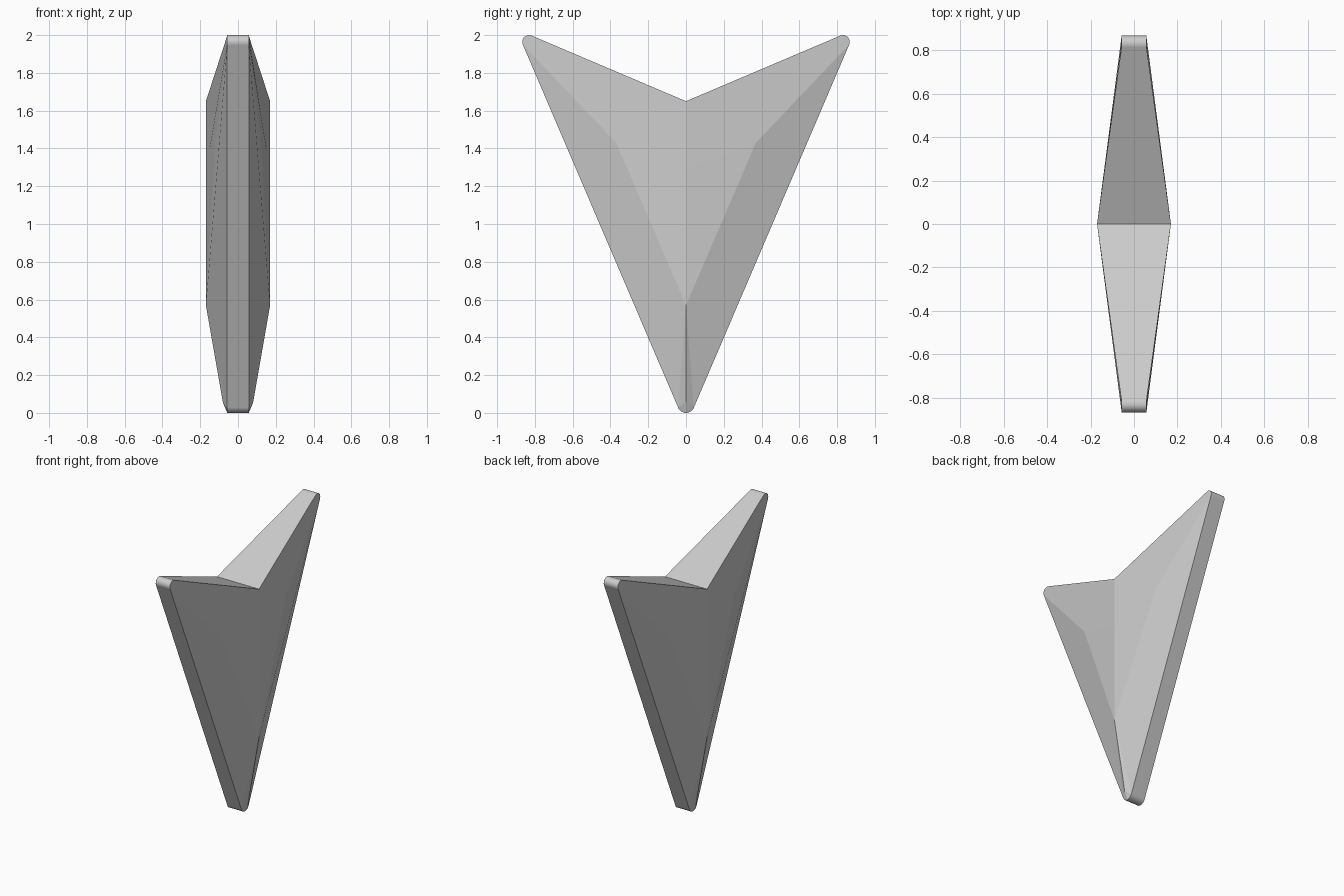
import bpy, bmesh, math

if "Cube" in bpy.data.objects:
    bpy.data.objects.remove(bpy.data.objects["Cube"])

# Arrowhead: a quarter is modelled (x >= 0, y >= 0) and mirrored twice
RIM, RIDGE = 0.057, 0.17          # half thickness at the rim and at the centre ridge
TIP, TIP_R = (0.831, 1.964), 0.036
FOOT, FOOT_R = (0.0, 0.045), 0.045
STEPS = 8

def arc(centre, r, a0, a1):
    pts = []
    for i in range(STEPS + 1):
        a = a0 + (a1 - a0) * i / STEPS
        pts.append((RIM, centre[0] + r * math.cos(a), centre[1] + r * math.sin(a)))
    return pts

dy, dz = TIP[0] - FOOT[0], TIP[1] - FOOT[1]
edge_angle = -math.atan2(dy, dz) + math.asin((TIP_R - FOOT_R) / math.hypot(dy, dz))
notch_angle = math.radians(113)

bm = bmesh.new()
new = bm.verts.new
foot = [new(p) for p in arc(FOOT, FOOT_R, -math.pi / 2, edge_angle)]
foot[0].co.y = 0
tip = [new(p) for p in arc(TIP, TIP_R, edge_angle, notch_angle)]
notch = new((RIDGE, 0, 1.65))
inner_notch = new((RIDGE, 0, 1.28))
inner_foot = new((RIDGE, 0, 0.57))
inner_tip = new((0.121, 0.37, 1.43))
foot_ridge = new((0.08, 0, 0.055))

# Broad side: bevel, foot, centre and upper facets
bm.faces.new([tip[0], inner_tip, inner_foot, foot[-1]])
bm.faces.new([inner_foot, foot_ridge, foot[-1]])
bm.faces.new([foot_ridge] + foot)
bm.faces.new([inner_notch, inner_foot, inner_tip])
bm.faces.new([notch, inner_notch, inner_tip] + tip)

# Rim, smooth only around the rounded corners
outline = foot + tip + [notch]
base = [new((0, v.co.y, v.co.z)) for v in outline]
n = STEPS + 1
for i in range(len(outline) - 1):
    f = bm.faces.new([outline[i], base[i], base[i + 1], outline[i + 1]])
    f.smooth = i not in (n - 1, 2 * n - 1)

mesh = bpy.data.meshes.new("arrowhead")
bm.to_mesh(mesh)
bm.free()
obj = bpy.data.objects.new("arrowhead", mesh)
bpy.context.collection.objects.link(obj)

mirror = obj.modifiers.new("mirror", 'MIRROR')
mirror.use_axis = (True, True, False)
mirror.use_clip = True
mirror.merge_threshold = 0.0005

grey = bpy.data.materials.new("light grey")
grey.diffuse_color = (0.604, 0.604, 0.604, 1)
grey.use_nodes = True
grey.node_tree.nodes["Principled BSDF"].inputs["Base Color"].default_value = grey.diffuse_color
mesh.materials.append(grey)
